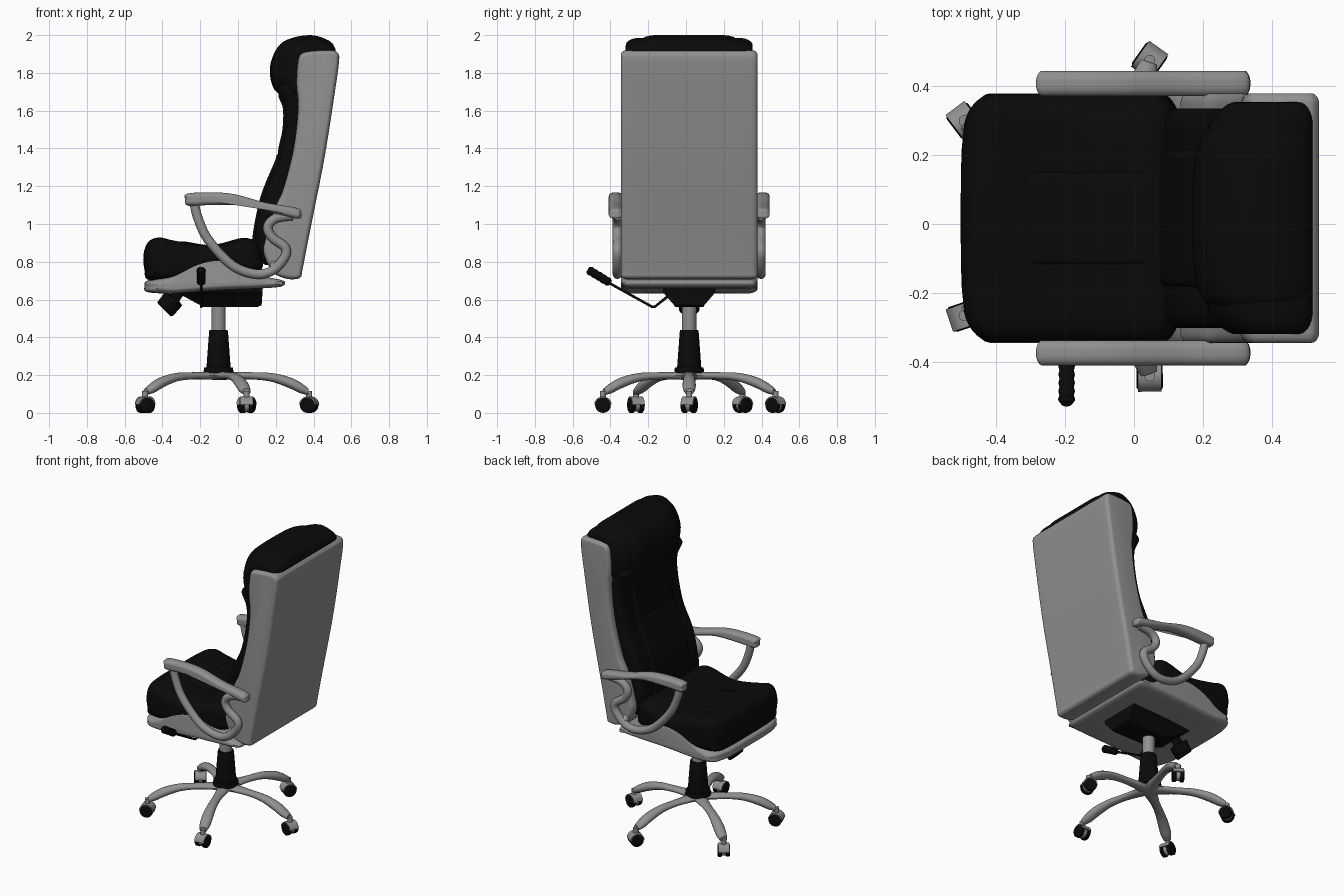
import bpy, bmesh, math
from mathutils import Vector, Quaternion

if "Cube" in bpy.data.objects:
    bpy.data.objects.remove(bpy.data.objects["Cube"])

CY = 0.017          # centre line of the chair in y
CX = -0.103         # swivel axis in x


def material(name, v):
    m = bpy.data.materials.new(name)
    m.diffuse_color = (v, v, v, 1)
    m.use_nodes = True
    m.node_tree.nodes["Principled BSDF"].inputs["Base Color"].default_value = m.diffuse_color
    return m


black, grey = material("black", 0.003), material("grey", 0.28)


def smooth(pts, closed=False, sub=6):
    """Catmull-Rom interpolation of tuples of any length."""
    n, out = len(pts), []
    get = (lambda i: pts[i % n]) if closed else (lambda i: pts[max(0, min(n - 1, i))])
    for i in range(n if closed else n - 1):
        a, b, c, d = (get(i + k) for k in (-1, 0, 1, 2))
        for s in range(sub):
            t = s / sub
            out.append(tuple(0.5 * (2 * q + (r - p) * t + (2 * p - 5 * q + 4 * r - w) * t * t
                                    + (3 * q - p - 3 * r + w) * t ** 3)
                             for p, q, r, w in zip(a, b, c, d)))
    return out if closed else out + [tuple(pts[-1])]


def loft(name, rings, mat=grey, angle=40):
    bm = bmesh.new()
    vs = [[bm.verts.new(p) for p in ring] for ring in rings]
    m = len(rings[0])
    for a, b in zip(vs, vs[1:]):
        for i in range(m):
            bm.faces.new((a[i], a[(i + 1) % m], b[(i + 1) % m], b[i]))
    bm.faces.new(vs[0][::-1])
    bm.faces.new(vs[-1])
    bmesh.ops.recalc_face_normals(bm, faces=bm.faces)
    me = bpy.data.meshes.new(name)
    bm.to_mesh(me)
    bm.free()
    ob = bpy.data.objects.new(name, me)
    bpy.context.collection.objects.link(ob)
    me.materials.append(mat)
    bpy.ops.object.select_all(action='DESELECT')
    ob.select_set(True)
    bpy.context.view_layer.objects.active = ob
    bpy.ops.object.shade_smooth_by_angle(angle=math.radians(angle))
    return ob


def slab(name, pts, half, r, mat=grey, depth=None, y=CY, bow=(0, 2, 0)):
    """Side profile (x, z) extruded across y with rounded ends; bow pulls the front back at the sides."""
    P = smooth(pts, True)
    n, depth = len(P), depth or r
    area = sum(P[i - 1][0] * P[i][1] - P[i][0] * P[i - 1][1] for i in range(n))
    sg = 1 if area > 0 else -1
    N = []
    for i in range(n):
        dx, dz = (P[(i + 3) % n][k] - P[i - 3][k] for k in (0, 1))
        l = math.hypot(dx, dz)
        N.append((sg * dz / l, -sg * dx / l))
    ends = [(r * (1 - math.sin(a)), half - depth * (1 - math.cos(a)))
            for a in (k / 7 * math.pi / 2 for k in range(8))]
    ends = [(i, h) for i, h in ends]
    flat = half - depth
    ends = ([(i, -h) for i, h in ends] + [(0, flat * k / 4) for k in range(-3, 4)]
            + [(i, h) for i, h in ends[::-1]])

    def place(p, q, i, h):
        x, z = p[0] - q[0] * i, p[1] - q[1] * i
        x += bow[0] * (abs(h) / half) ** bow[1] * max(0, min(1, (bow[2] - x) / .15))
        return (x, y + h, z)
    return loft(name, [[place(p, q, i, h) for p, q in zip(P, N)] for i, h in ends], mat, 60)


def tube(name, pts, radii, mat=grey, n=20):
    pts = [Vector(p) for p in pts]
    if not isinstance(radii, (list, tuple)):
        radii = [radii] * len(pts)
    rings, prev, q = [], Vector((0, 0, 1)), Quaternion()
    for i, p in enumerate(pts):
        t = (pts[min(i + 1, len(pts) - 1)] - pts[max(i - 1, 0)]).normalized()
        q = prev.rotation_difference(t) @ q
        prev = t
        rings.append([p + q @ Vector((radii[i] * math.cos(a), radii[i] * math.sin(a), 0))
                      for a in (k * math.tau / n for k in range(n))])
    return loft(name, rings, mat)


# Five-star base with hooded twin-wheel casters
leg = smooth([(0, .195, .05, .022), (.08, .197, .038, .02), (.18, .196, .028, .019), (.28, .188, .029, .023),
              (.37, .162, .034, .029), (.43, .134, .034, .029), (.475, .112, .024, .018)], sub=5)
up = Vector((0, 0, 1))
for k in range(5):
    ang = k * math.tau / 5
    d, s = Vector((math.cos(ang), math.sin(ang), 0)), Vector((-math.sin(ang), math.cos(ang), 0))
    c = Vector((CX, CY, 0))
    loft("base_leg", [[c + d * r + s * w * math.cos(a) + up * (z + h * math.sin(a))
                       for a in (j * math.tau / 16 for j in range(16))] for r, z, w, h in leg])
    hub = c + d * .48 + up * .041
    ax, f = Quaternion(up, -.3) @ s, Quaternion(up, -.3) @ d
    arc = [math.radians(5 + 17 * j) for j in range(11)]
    shape = [(.046, a) for a in arc] + [(.036, a) for a in arc[::-1]]
    loft("caster_hood", [[hub + ax * o + f * r * math.cos(a) + up * r * math.sin(a) for r, a in shape]
                         for o in (-.034, .034)])
    tube("caster_hub", [hub - ax * .014, hub + ax * .014], .034)
    tube("caster_neck", [hub + up * .03, hub + up * .075], .016)
    for sg in (-1, 1):
        tube("caster_wheel", [hub + ax * sg * o for o in (.012, .015, .034, .038)],
             [.037, .041, .041, .034], black)

# Gas column
axis = lambda *zs: [(CX, CY, z) for z in zs]
tube("column_cover", axis(.212, .24, .241, .43, .44), [.08, .076, .064, .05, .047], black, 32)
tube("gas_lift", axis(.42, .58), .038, grey, 32)

# Tilt mechanism, tension knob and lever
loft("tilt_mechanism", [[(x0, CY - h, z), (x1, CY - h, z), (x1, CY + h, z), (x0, CY + h, z)]
                        for x0, x1, h, z in ((-.19, .10, .075, .56), (-.2, .125, .08, .57),
                                             (-.33, .13, .14, .64), (-.33, .13, .14, .67))], black, 25)
tube("tension_knob", [(-.31, CY, .645), (-.335, CY, .61), (-.34, CY, .605), (-.385, CY, .55), (-.39, CY, .545)],
     [.03, .03, .058, .055, .048], black)
tube("lever_rod", [(-.19, -.08, .63), (-.195, -.165, .562), (-.195, -.18, .562), (-.195, -.42, .695)],
     .007, black, 10)
tube("lever_grip", [(-.195, -.40 - .12 * t / 10, .687 + .072 * t / 10) for t in range(11)],
     [.015] + [.024, .021] * 4 + [.025, .016], black)

# Seat shell and seat cushion
slab("seat_shell", [(-.48, .64), (-.495, .67), (-.48, .70), (-.36, .73), (-.22, .80), (-.1, .822), (.04, .79),
                    (.14, .725), (.225, .705), (.25, .69), (.225, .668), (.1, .658), (-.1, .65), (-.35, .633)],
     .361, .025, depth=.05, bow=(.06, 6, -.3))
slab("seat_cushion", [(-.46, .70), (-.495, .76), (-.5, .84), (-.475, .905), (-.42, .928), (-.34, .912),
                      (-.14, .883), (.03, .922), (.10, .905), (.125, .84), (.1, .74), (-.2, .70)],
     .359, .06, black, .09, bow=(.03, 4, -.3))
slab("seat_centre_pad", [(-.31, .88), (-.295, .908), (-.14, .889), (.02, .926), (.07, .91), (.06, .86), (-.14, .84)],
     .14, .025, black)

# Back shell
slab("back_shell", [(.316, 1.85), (.33, 1.895), (.37, 1.913), (.49, 1.92), (.528, 1.905), (.535, 1.86),
                    (.51, 1.68), (.457, 1.345), (.378, .947), (.342, .76), (.333, .72), (.305, .708), (.25, .712),
                    (.185, .745), (.137, .84), (.145, .92), (.193, 1.08),
                    (.24, 1.186), (.294, 1.40), (.318, 1.61), (.31, 1.74)], .361, .022, depth=.032)

# Back cushion: side bolsters with raised centre pads
slab("back_cushion", [(.125, .80), (.09, .90), (.10, 1.0), (.137, 1.16), (.21, 1.32), (.248, 1.5), (.25, 1.62),
                      (.215, 1.72), (.30, 1.76), (.38, 1.6), (.35, 1.32), (.27, 1.08), (.22, .88), (.17, .79)],
     .318, .04, black, .06)
slab("lower_back_pad", [(.11, .82), (.077, .89), (.087, 1.0), (.124, 1.16), (.19, 1.32), (.215, 1.375), (.28, 1.38),
                        (.25, 1.2), (.18, 1.0), (.16, .85)], .20, .025, black)
slab("upper_back_pad", [(.212, 1.37), (.235, 1.5), (.238, 1.61), (.215, 1.69), (.29, 1.72), (.31, 1.6), (.27, 1.38)],
     .20, .025, black)

# Headrest: swept-back wings around a full centre pillow
slab("headrest_wings", [(.225, 1.68), (.185, 1.78), (.195, 1.87), (.255, 1.955), (.38, 1.985), (.49, 1.955),
                        (.515, 1.90), (.44, 1.82), (.33, 1.70)], .336, .04, black, .07, bow=(.07, 3, .42))
slab("headrest_pillow", [(.21, 1.695), (.172, 1.77), (.178, 1.87), (.24, 1.965), (.38, 2.0), (.49, 1.965),
                         (.5, 1.91), (.40, 1.82), (.3, 1.70)], .265, .04, black, .09, bow=(.03, 3, .4))

# Armrests
loop = smooth([(-.232, 1.12), (-.215, 1.04), (-.16, .92), (-.035, .785), (.087, .736), (.18, .752), (.245, .82),
               (.25, .875), (.18, .93), (.158, .985), (.2, 1.03), (.29, 1.045)])
for sg in (-1, 1):
    y = CY + sg * .39
    slab("arm_pad", [(-.27, 1.16), (-.15, 1.168), (-.02, 1.158), (.14, 1.115), (.31, 1.085), (.335, 1.055),
                     (.32, 1.028), (.2, 1.055), (.03, 1.098), (-.15, 1.1), (-.265, 1.097), (-.28, 1.13)],
         .036, .022, depth=.03, y=y)
    tube("arm_loop", [(x, y - sg * .01, z) for x, z in loop], .025)
    tube("arm_mount", [(.19, CY + sg * .33, .8), (.19, y - sg * .012, .765)], .022)
